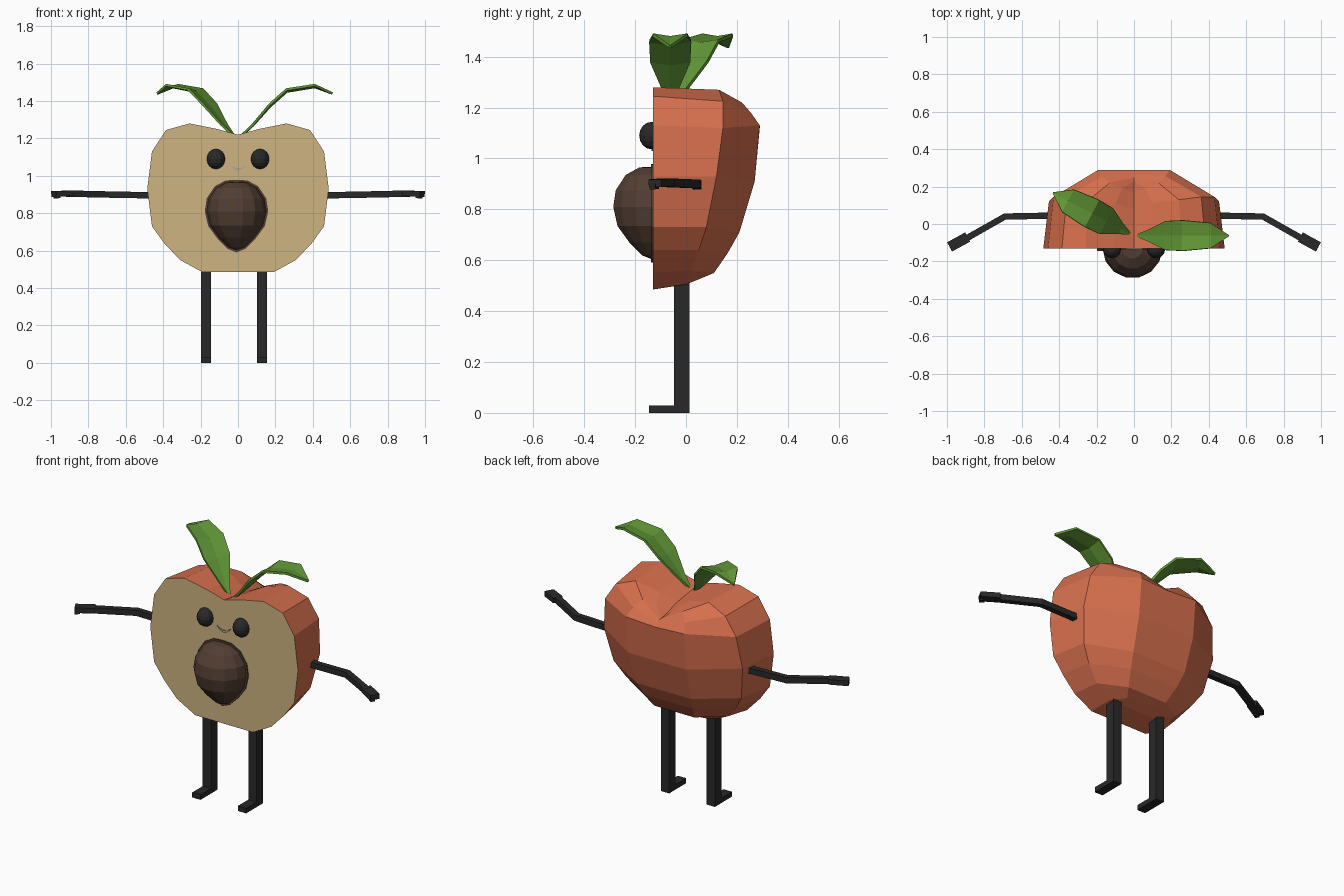
import bpy, bmesh, math
from mathutils import Vector, Matrix

if "Cube" in bpy.data.objects:
    bpy.data.objects.remove(bpy.data.objects["Cube"])


def mat(name, col):
    m = bpy.data.materials.new(name)
    m.diffuse_color = (*col, 1)
    m.use_nodes = True
    m.node_tree.nodes["Principled BSDF"].inputs["Base Color"].default_value = m.diffuse_color
    return m


SKIN = mat("orange_skin", (0.68, 0.16, 0.076))
FLESH = mat("cream_flesh", (0.61, 0.455, 0.22))
LEAF = mat("leaf_green", (0.12, 0.31, 0.037))
PIT = mat("pit_brown", (0.085, 0.048, 0.033))
BLACK = mat("limb_black", (0.022, 0.022, 0.023))
MOUTH = mat("mouth_grey", (0.42, 0.38, 0.32))


def finish(bm, name, *mats):
    bmesh.ops.remove_doubles(bm, verts=bm.verts, dist=0.0005)
    bmesh.ops.dissolve_degenerate(bm, dist=0.0005, edges=bm.edges)
    bmesh.ops.recalc_face_normals(bm, faces=bm.faces)
    me = bpy.data.meshes.new(name)
    bm.to_mesh(me)
    bm.free()
    for m in mats:
        me.materials.append(m)
    ob = bpy.data.objects.new(name, me)
    bpy.context.collection.objects.link(ob)
    return ob


def box(bm, lo, hi):
    lo, hi = Vector(lo), Vector(hi)
    s = hi - lo
    bmesh.ops.create_cube(bm, size=1, matrix=Matrix.Translation((lo + hi) / 2) @ Matrix.Diagonal((*s, 1)))


def sweep(bm, path, w, h):
    """Square bar along a mostly level path."""
    pts = [Vector(p) for p in path]
    rings = []
    for i, p in enumerate(pts):
        t = (pts[min(i + 1, len(pts) - 1)] - pts[max(i - 1, 0)]).normalized()
        side = t.cross(Vector((0, 0, 1))).normalized()
        up = side.cross(t)
        rings.append([bm.verts.new(p + side * a * w / 2 + up * b * h / 2)
                      for a, b in ((-1, -1), (1, -1), (1, 1), (-1, 1))])
    for r, q in zip(rings, rings[1:]):
        for k in range(4):
            bm.faces.new((r[k], r[(k + 1) % 4], q[(k + 1) % 4], q[k]))
    bm.faces.new(rings[0])
    bm.faces.new(rings[-1][::-1])


# Halved fruit: each row runs from the cut face round to the back centre
FRONT = -0.13
ROWS = [  # front x,z | side x,y,z | back x,y,z | centre y,z
    (0, 1.22, 0, 0.08, 1.19, 0, 0.17, 1.165, 0.22, 1.15),
    (0.11, 1.25, 0.10, 0.11, 1.235, 0.06, 0.19, 1.20, 0.23, 1.15),
    (0.26, 1.28, 0.24, 0.13, 1.27, 0.13, 0.22, 1.22, 0.25, 1.15),
    (0.385, 1.245, 0.36, 0.145, 1.225, 0.17, 0.255, 1.18, 0.27, 1.14),
    (0.46, 1.13, 0.43, 0.145, 1.12, 0.19, 0.29, 1.13, 0.29, 1.12),
    (0.485, 0.93, 0.455, 0.12, 0.93, 0.19, 0.27, 0.91, 0.27, 0.91),
    (0.46, 0.73, 0.42, 0.08, 0.73, 0.18, 0.21, 0.71, 0.21, 0.71),
    (0.395, 0.64, 0.36, 0.05, 0.64, 0.16, 0.165, 0.63, 0.165, 0.63),
    (0.31, 0.55, 0.28, 0.02, 0.56, 0.13, 0.11, 0.55, 0.11, 0.55),
    (0.19, 0.485, 0.17, 0.0, 0.505, 0.09, 0.05, 0.525, 0.05, 0.525),
    (0, 0.485, 0, 0.0, 0.505, 0, 0.05, 0.525, 0.05, 0.525),
]
bm = bmesh.new()
edges = {}
for s in (1, -1):
    grid = []
    for fx, fz, sx, sy, sz, bx, by, bz, cy, cz in ROWS:
        grid.append([bm.verts.new(p) for p in ((s * fx, FRONT, fz), (s * sx, sy, sz),
                                              (s * bx, by, bz), (0, cy, cz))])
    for r, q in zip(grid, grid[1:]):
        for k in range(3):
            bm.faces.new((r[k], r[k + 1], q[k + 1], q[k]))
    edges[s] = [r[0] for r in grid]
bm.faces.new(edges[1] + edges[-1][-2:0:-1])
body = finish(bm, "fruit_half", SKIN, FLESH)
for p in body.data.polygons:
    if all(body.data.vertices[i].co.y < FRONT + 0.001 for i in p.vertices):
        p.material_index = 1

# Pit: turned egg with a pointed base, set into the cut face
PROFILE = [(0, 0.968), (0.055, 0.965), (0.11, 0.935), (0.15, 0.875), (0.16, 0.81),
           (0.143, 0.735), (0.095, 0.67), (0.045, 0.62), (0, 0.602)]
PX = -0.008
bm = bmesh.new()
N = 14
rings = [[bm.verts.new((PX + r * math.cos(2 * math.pi * k / N),
                        FRONT + r * math.sin(2 * math.pi * k / N) * (1 if k > N / 2 else 0.3), z))
          for k in range(N)] for r, z in PROFILE]
for r, q in zip(rings, rings[1:]):
    for k in range(N):
        bm.faces.new((r[k], r[(k + 1) % N], q[(k + 1) % N], q[k]))
finish(bm, "pit", PIT)

# Thin rim around the pit
bm = bmesh.new()
out = [(r * 1.06, 0.79 + (z - 0.79) * 1.06) for r, z in PROFILE]
loop = [(PX + r, z) for r, z in out] + [(PX - r, z) for r, z in out[-2:0:-1]]
f = bm.faces.new([bm.verts.new((x, FRONT - 0.007, z)) for x, z in loop])
ext = bmesh.ops.extrude_face_region(bm, geom=[f])["geom"]
bmesh.ops.translate(bm, vec=(0, 0.009, 0), verts=[v for v in ext if isinstance(v, bmesh.types.BMVert)])
finish(bm, "pit_rim", PIT)

# Smile: thin crescent plate
bm = bmesh.new()
arc = [i / 4 - 1 for i in range(9)]
top = [(0.045 * t, 1.041 + 0.018 * t * t) for t in arc]
low = [(0.045 * t, 1.029 + 0.030 * t * t) for t in arc[-2:0:-1]]
f = bm.faces.new([bm.verts.new((x, FRONT - 0.006, z)) for x, z in top + low])
ext = bmesh.ops.extrude_face_region(bm, geom=[f])["geom"]
bmesh.ops.translate(bm, vec=(0, 0.008, 0), verts=[v for v in ext if isinstance(v, bmesh.types.BMVert)])
finish(bm, "smile", MOUTH)

for side, s in (("left", -1), ("right", 1)):
    # Eyes
    bm = bmesh.new()
    bmesh.ops.create_uvsphere(bm, u_segments=12, v_segments=8, radius=1,
                              matrix=Matrix.Translation((s * 0.118, -0.135, 1.09)) @
                              Matrix.Diagonal((0.049, 0.049, 0.054, 1)))
    finish(bm, side + "_eye", BLACK)

    # Arms with a flat hand and a small thumb
    bm = bmesh.new()
    sweep(bm, [(s * x, y, z) for x, y, z in ((0.42, 0.045, 0.895), (0.69, 0.04, 0.9),
                                             (0.91, -0.085, 0.905))], 0.034, 0.034)
    finish(bm, side + "_arm", BLACK)
    bm = bmesh.new()
    sweep(bm, [(s * x, y, z) for x, y, z in ((0.89, -0.07, 0.907), (0.985, -0.122, 0.903))], 0.056, 0.03)
    sweep(bm, [(s * x, y, z) for x, y, z in ((0.955, -0.118, 0.892), (0.98, -0.132, 0.89))], 0.025, 0.022)
    finish(bm, side + "_hand", BLACK)

    # Legs and feet
    cx = -0.022 + s * 0.15
    bm = bmesh.new()
    box(bm, (cx - 0.027, -0.048, 0.0), (cx + 0.027, 0.014, 0.53))
    finish(bm, side + "_leg", BLACK)
    bm = bmesh.new()
    box(bm, (cx - 0.027, -0.145, 0.0), (cx + 0.027, -0.04, 0.03))
    finish(bm, side + "_foot", BLACK)

# Leaves: arched, slightly folded along the midrib
SPINE = [(0, 1.215, 0.008), (0.06, 1.27, 0.032), (0.15, 1.37, 0.078),
         (0.24, 1.45, 0.082), (0.39, 1.475, 0.068), (0.485, 1.44, 0.004)]


def leaf(name, base, angle, scale):
    bm = bmesh.new()
    turn = Matrix.Rotation(angle, 3, 'Z')
    rows = []
    for d, z, w in SPINE:
        rows.append([bm.verts.new(turn @ Vector((d * scale, k * w, 0)) +
                                  Vector((*base, z + abs(k) * w * 0.15)))
                     for k in (-1, 0, 1)])
    for r, q in zip(rows, rows[1:]):
        for k in range(2):
            bm.faces.new((r[k], q[k], q[k + 1], r[k + 1]))
    ob = finish(bm, name, LEAF)
    mod = ob.modifiers.new("thickness", 'SOLIDIFY')
    mod.thickness = 0.013
    mod.offset = 0


leaf("right_leaf", (0.02, -0.062), 0, 1.0)
leaf("left_leaf", (-0.025, -0.05), math.radians(152), 0.95)
